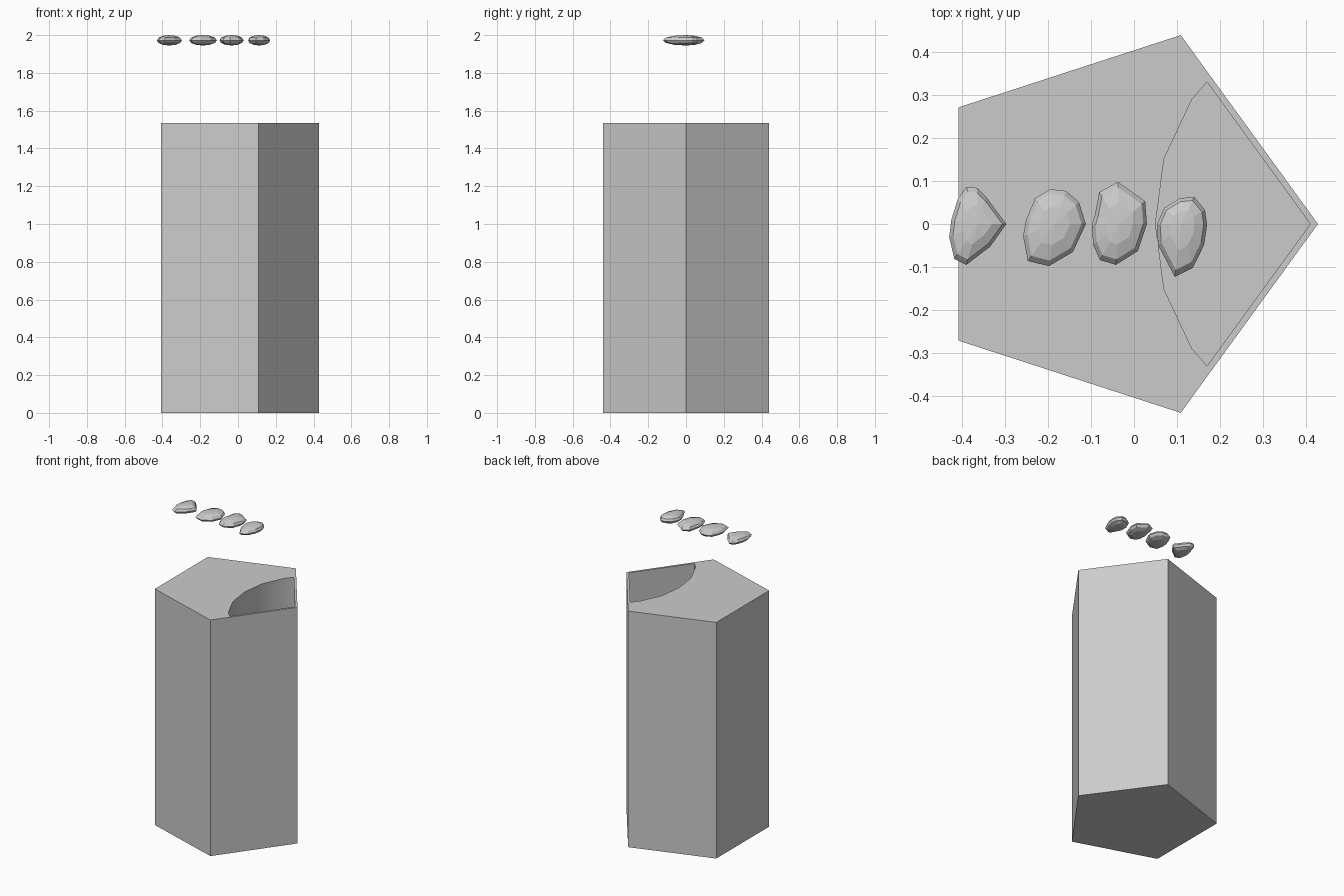
import bpy, bmesh, math

if "Cube" in bpy.data.objects:
    bpy.data.objects.remove(bpy.data.objects["Cube"])

def link(name, bm):
    bmesh.ops.recalc_face_normals(bm, faces=bm.faces)
    me = bpy.data.meshes.new(name)
    bm.to_mesh(me)
    bm.free()
    ob = bpy.data.objects.new(name, me)
    bpy.context.collection.objects.link(ob)
    return ob

def prism(name, outline, z0, z1):
    bm = bmesh.new()
    face = bm.faces.new([bm.verts.new((x, y, z0)) for x, y in outline])
    ext = bmesh.ops.extrude_face_region(bm, geom=[face])
    for v in ext['geom']:
        if isinstance(v, bmesh.types.BMVert):
            v.co.z = z1
    return link(name, bm)

# Pentagonal container body
H = 1.535
CX, R = -0.034, 0.462
pent = [(CX + R * math.cos(math.tau * k / 5), R * math.sin(math.tau * k / 5)) for k in range(5)]
body = prism("container_body", pent, 0, H)

# Pocket in the top: two straight walls and a curved inner wall
half = [(0.17, 0.33), (0.135, 0.29), (0.07, 0.152)]
pocket = [(0.41, 0)] + half + [(0.05, 0)] + [(x, -y) for x, y in reversed(half)]
cutter = prism("pocket_cutter", pocket, 0.5, H + 0.2)
cutter.hide_render = True
mod = body.modifiers.new("pocket", 'BOOLEAN')
mod.operation, mod.solver, mod.object = 'DIFFERENCE', 'EXACT', cutter
bpy.context.view_layer.objects.active = body
body.select_set(True)
cutter.select_set(False)
bpy.ops.object.modifier_apply(modifier=mod.name)
bpy.data.objects.remove(cutter)
bpy.ops.object.shade_smooth_by_angle(angle=math.radians(25))

# Row of flattened, faceted seeds floating above
def seed(name, outline, zc=1.9725, hz=0.0275, rings=6):
    bm = bmesh.new()
    n = len(outline)
    cx = (min(p[0] for p in outline) + max(p[0] for p in outline)) / 2
    cy = 0.0
    loops = []
    for i in range(1, rings):
        a = math.pi * i / rings - math.pi / 2
        s, z = math.cos(a), zc + hz * math.sin(a)
        loops.append([bm.verts.new((cx + (x - cx) * s, cy + (y - cy) * s, z)) for x, y in outline])
    for lo, hi in zip(loops, loops[1:]):
        for k in range(n):
            bm.faces.new((lo[k], lo[(k + 1) % n], hi[(k + 1) % n], hi[k]))
    for ring, z in ((loops[0], zc - hz), (loops[-1], zc + hz)):
        pole = bm.verts.new((cx, cy, z))
        for k in range(n):
            bm.faces.new((ring[k], ring[(k + 1) % n], pole))
    return link(name, bm)

seeds = [
    [(-.297, 0), (-.344, .063), (-.365, .084), (-.39, .086), (-.41, .058),
     (-.425, .01), (-.43, -.03), (-.418, -.081), (-.39, -.095), (-.335, -.053)],
    [(-.112, 0), (-.128, .051), (-.158, .077), (-.195, .081), (-.23, .06),
     (-.251, .01), (-.258, -.028), (-.247, -.086), (-.198, -.098), (-.142, -.065)],
    [(.03, 0), (.026, .053), (-.037, .098), (-.081, .074), (-.091, .021),
     (-.098, -.002), (-.095, -.049), (-.079, -.084), (-.042, -.095), (.009, -.063)],
    [(.17, -.002), (.165, .033), (.14, .063), (.107, .06), (.07, .037),
     (.053, -.002), (.056, -.049), (.095, -.123), (.137, -.102), (.163, -.049)],
]
for i, pts in enumerate(seeds):
    seed(f"seed_{i + 1}", pts)
